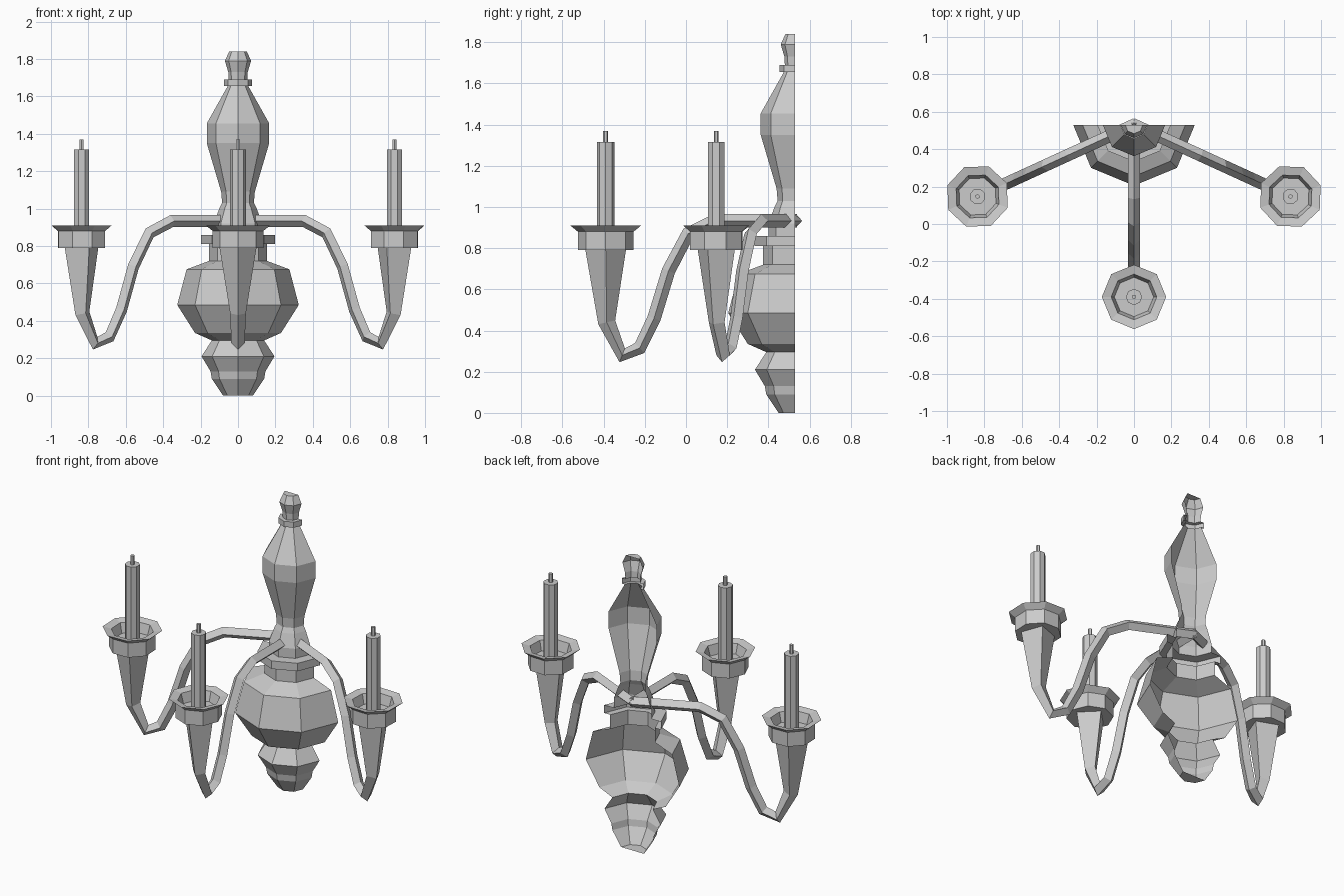
import bpy, math
from mathutils import Vector, Matrix

if "Cube" in bpy.data.objects:
    bpy.data.objects.remove(bpy.data.objects["Cube"])

WALL_Y = 0.53


def make(name, verts, faces, matrix=Matrix()):
    me = bpy.data.meshes.new(name)
    me.from_pydata([matrix @ Vector(v) for v in verts], [], faces)
    me.update()
    ob = bpy.data.objects.new(name, me)
    bpy.context.collection.objects.link(ob)
    return ob


def lathe(name, profile, sides, matrix=Matrix(), half=False, caps=True):
    """Revolve (radius, z) points; half=True gives an open-backed half shell."""
    n = sides // 2 + 1 if half else sides
    verts, faces = [], []
    for r, z in profile:
        for i in range(n):
            a = math.pi + 2 * math.pi * i / sides
            verts.append((r * math.cos(a), r * math.sin(a), z))
    for k in range(len(profile) - 1):
        for i in range(n - 1 if half else n):
            j = (i + 1) % n
            faces.append((k*n + i, k*n + j, (k+1)*n + j, (k+1)*n + i))
    if caps:
        faces.append(tuple(reversed(range(n))))
        faces.append(tuple(range((len(profile) - 1) * n, len(profile) * n)))
    return make(name, verts, faces, matrix)


def sweep(name, path, matrix):
    """Diamond section swept along (reach, z, half_size) points in the xz plane."""
    verts, faces = [], []
    pts = [Vector((p[0], 0, p[1])) for p in path]
    for i, p in enumerate(pts):
        t_in = (p - pts[max(i - 1, 0)]).normalized()
        t_out = (pts[min(i + 1, len(pts) - 1)] - p).normalized()
        t = (t_in + t_out).normalized()
        side = Vector((0, 1, 0))
        up = t.cross(side)
        s = path[i][2]
        verts += [p + side * s, p + up * s, p - side * s, p - up * s]
    for k in range(len(pts) - 1):
        for i in range(4):
            j = (i + 1) % 4
            faces.append((k*4 + i, k*4 + j, k*4 + 4 + j, k*4 + 4 + i))
    e = len(verts) - 4
    faces += [(3, 2, 1, 0), (e, e + 1, e + 2, e + 3)]
    return make(name, verts, faces, matrix)


# Turned half body, open against the wall
body = [(0.08, 0.0), (0.14, 0.09), (0.147, 0.13), (0.195, 0.21), (0.14, 0.295),
        (0.23, 0.335), (0.325, 0.485), (0.275, 0.675), (0.155, 0.72),
        (0.155, 0.81), (0.197, 0.81), (0.197, 0.86), (0.13, 0.86),
        (0.13, 0.92), (0.10, 1.0), (0.085, 1.03), (0.09, 1.09), (0.167, 1.35),
        (0.167, 1.455), (0.055, 1.655), (0.075, 1.655), (0.075, 1.69),
        (0.05, 1.69), (0.052, 1.73), (0.07, 1.79), (0.047, 1.84)]
lathe("wall_body", body, 8, Matrix.Translation((0, WALL_Y, 0)), half=True)

# Arm path ending in the flared candle horn
arm = [(-0.01, 0.933, 0.033), (0.39, 0.933, 0.033), (0.52, 0.87, 0.033),
       (0.615, 0.69, 0.033), (0.685, 0.46, 0.033), (0.755, 0.315, 0.033),
       (0.84, 0.28, 0.036), (0.915, 0.44, 0.042), (0.92, 0.80, 0.1)]
cup = [(0.09, 0.79), (0.135, 0.79), (0.135, 0.88), (0.172, 0.91),
       (0.122, 0.90), (0.105, 0.84)]
candle = [(0.043, 0.83), (0.043, 1.315)]
wick = [(0.012, 1.31), (0.012, 1.37)]

# Three arms fanned out from the wall axis
for label, deg in (("left", -155.4), ("front", -90), ("right", -24.6)):
    base = Matrix.Translation((0, WALL_Y, 0)) @ Matrix.Rotation(math.radians(deg), 4, 'Z')
    seat = base @ Matrix.Translation((0.92, 0, 0))
    sweep(label + "_arm", arm, base)
    lathe(label + "_candle_cup", cup, 8, seat)
    lathe(label + "_candle", candle, 8, seat)
    lathe(label + "_wick", wick, 6, seat)
